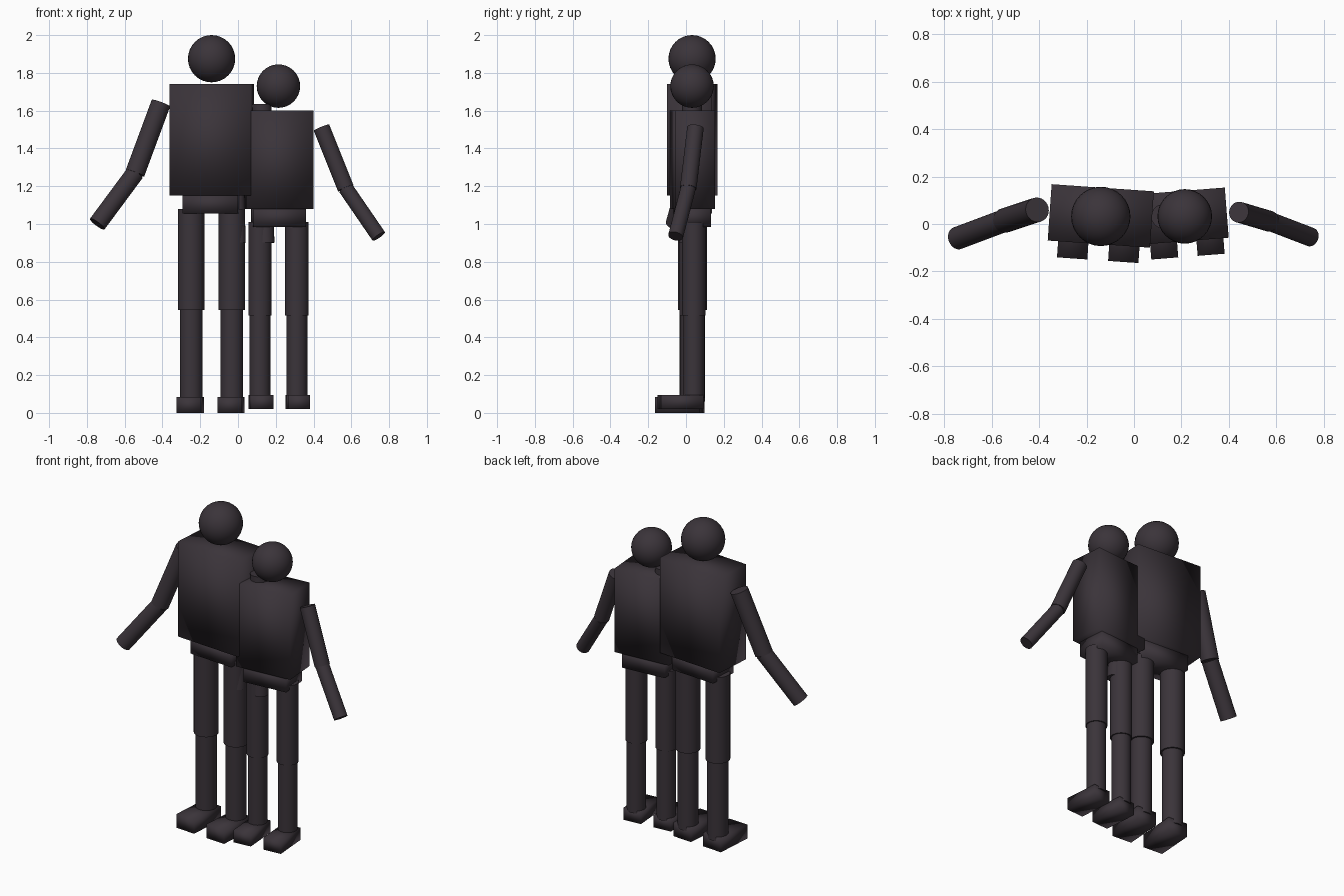
import bpy, math
from mathutils import Vector, Matrix

if "Cube" in bpy.data.objects:
    bpy.data.objects.remove(bpy.data.objects["Cube"])

charcoal = bpy.data.materials.new("charcoal")
charcoal.diffuse_color = (0.043, 0.034, 0.042, 1)
charcoal.use_nodes = True
charcoal.node_tree.nodes["Principled BSDF"].inputs["Base Color"].default_value = charcoal.diffuse_color


def finish(name):
    ob = bpy.context.object
    ob.name = name
    ob.data.materials.append(charcoal)
    return ob


def box(name, frame, x, y, z):
    """Soft-shaded block from (min, max) ranges in a figure's own frame."""
    bpy.ops.mesh.primitive_cube_add(size=1)
    ob = finish(name)
    size = [r[1] - r[0] for r in (x, y, z)]
    mid = Vector([(r[0] + r[1]) / 2 for r in (x, y, z)])
    ob.data.transform(frame @ Matrix.Translation(mid) @ Matrix.Diagonal((*size, 1)))
    bpy.ops.object.shade_smooth()


def limb(name, a, b, r):
    """Capped cylinder between two points."""
    a, b = Vector(a), Vector(b)
    bpy.ops.mesh.primitive_cylinder_add(vertices=32, radius=r, depth=(b - a).length)
    ob = finish(name)
    turn = (b - a).to_track_quat('Z', 'Y').to_matrix().to_4x4()
    ob.data.transform(Matrix.Translation((a + b) / 2) @ turn)
    bpy.ops.object.shade_smooth_by_angle(angle=math.radians(40))


def figure(tag, x, angle, head, torso, pelvis, leg, foot, arms, arm_r):
    frame = Matrix.Translation((x, 0.034, 0)) @ Matrix.Rotation(math.radians(angle), 4, 'Z')
    # head
    bpy.ops.mesh.primitive_uv_sphere_add(segments=32, ring_count=16, radius=head[0],
                                         location=(x, 0.032, head[1]))
    finish(tag + "_head")
    bpy.ops.object.shade_smooth()
    # trunk
    for part, (w, d, z0, z1) in (("torso", torso), ("pelvis", pelvis)):
        box(f"{tag}_{part}", frame, (-w / 2, w / 2), (-d / 2, d / 2), (z0, z1))
    # legs and feet
    hip, thigh_r, shin_r, top, knee, ankle = leg
    width, front, back, z0, z1 = foot
    for side, s in (("left", -1), ("right", 1)):
        lx = s * hip
        limb(f"{tag}_{side}_thigh", frame @ Vector((lx, 0, top)),
             frame @ Vector((lx, 0, knee)), thigh_r)
        limb(f"{tag}_{side}_shin", frame @ Vector((lx, 0, knee + 0.01)),
             frame @ Vector((lx, 0, ankle)), shin_r)
        box(f"{tag}_{side}_foot", frame, (lx - width / 2, lx + width / 2),
            (front, back), (z0, z1))
    # arms
    for side, (shoulder, elbow, wrist) in arms.items():
        limb(f"{tag}_{side}_upper_arm", shoulder, elbow, arm_r[0])
        limb(f"{tag}_{side}_forearm", elbow, wrist, arm_r[1])


figure("tall", -0.14, -4, head=(0.125, 1.875),
       torso=(0.432, 0.238, 1.15, 1.74), pelvis=(0.295, 0.185, 1.055, 1.16),
       leg=(0.108, 0.07, 0.06, 1.08, 0.545, 0.06),
       foot=(0.128, -0.187, 0.052, 0, 0.085),
       arms={"outer": ((-0.408, 0.06, 1.64), (-0.545, 0.015, 1.27), (-0.745, -0.06, 1.0)),
             "inner": ((0.125, 0.032, 1.635), (0.135, 0.03, 1.24), (0.145, 0.01, 0.9))},
       arm_r=(0.052, 0.048))

figure("short", 0.214, 4.5, head=(0.115, 1.73),
       torso=(0.355, 0.212, 1.08, 1.60), pelvis=(0.278, 0.175, 0.985, 1.09),
       leg=(0.098, 0.062, 0.055, 1.01, 0.515, 0.08),
       foot=(0.114, -0.172, 0.046, 0.02, 0.095),
       arms={"outer": ((0.442, 0.05, 1.51), (0.57, 0.012, 1.19), (0.745, -0.055, 0.935)),
             "inner": ((-0.01, 0.03, 1.53), (-0.005, 0.03, 1.19), (0.0, 0.01, 0.9))},
       arm_r=(0.044, 0.04))
